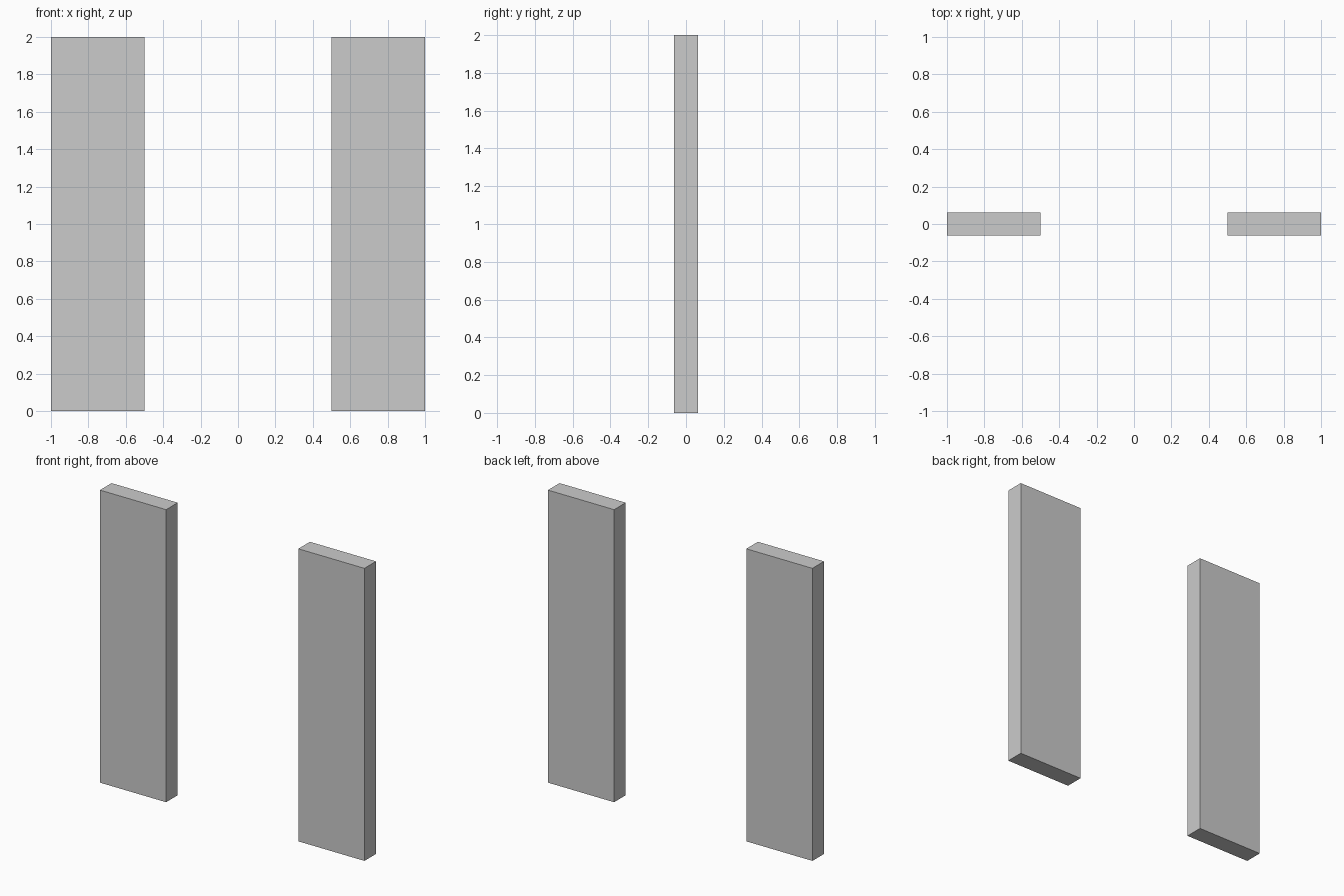
import bpy

if "Cube" in bpy.data.objects:
    bpy.data.objects.remove(bpy.data.objects["Cube"])


def add_panel(name, x):
    # Upright slab standing on the ground
    bpy.ops.mesh.primitive_cube_add(size=1, location=(x, 0, 1))
    panel = bpy.context.object
    panel.name = name
    panel.scale = (0.5, 0.125, 2.0)
    bpy.ops.object.transform_apply(location=False, rotation=False, scale=True)


# Matching pair of panels with an open gap between them
for name, side in (("left_panel", -1), ("right_panel", 1)):
    add_panel(name, side * 0.75)
